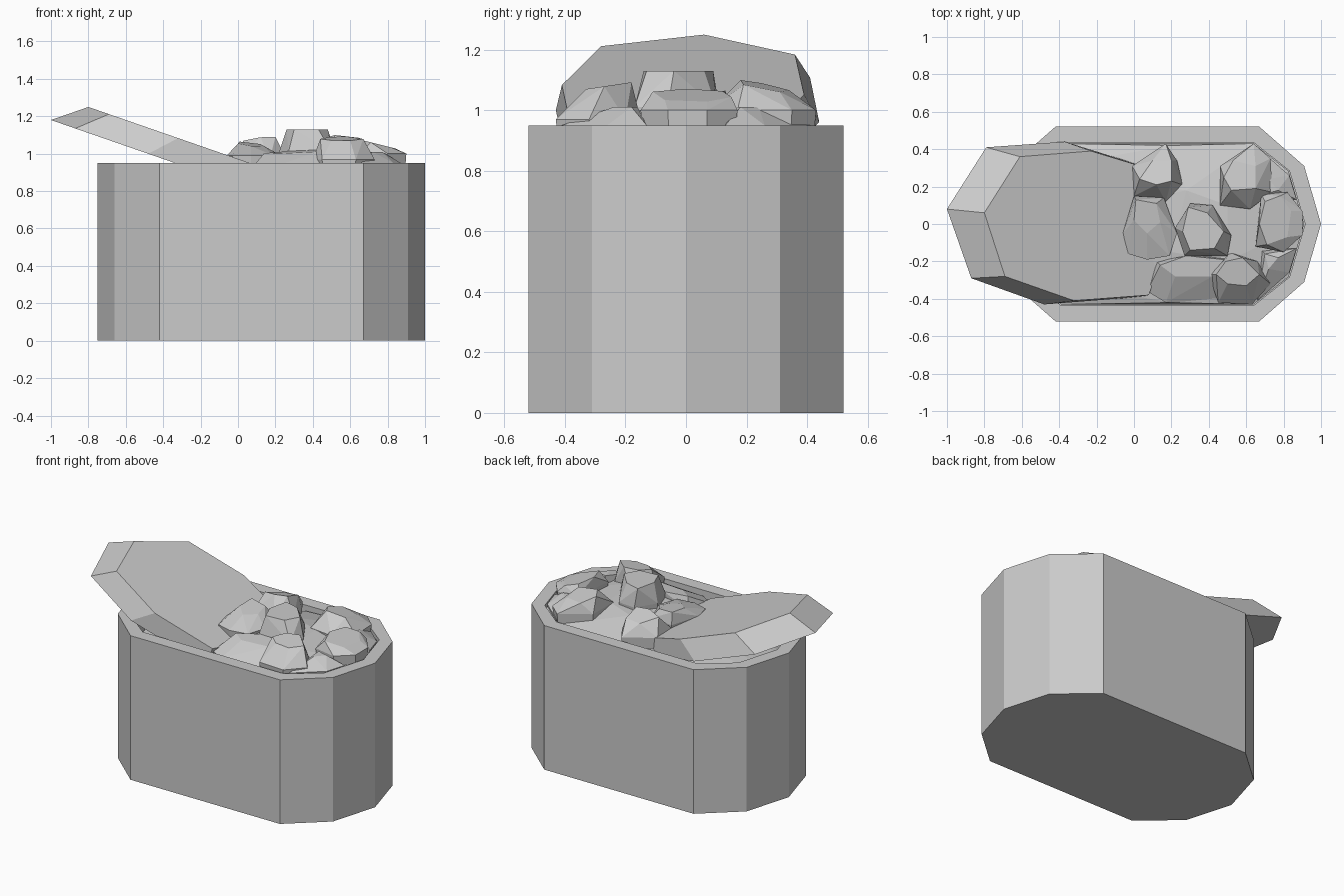
import bpy
import bmesh

if "Cube" in bpy.data.objects:
    bpy.data.objects.remove(bpy.data.objects["Cube"])

grey = bpy.data.materials.new("stone_grey")
grey.use_nodes = True
grey.diffuse_color = (0.6, 0.6, 0.6, 1)
grey.node_tree.nodes["Principled BSDF"].inputs["Base Color"].default_value = (0.6, 0.6, 0.6, 1)


def finish(name, bm):
    bmesh.ops.recalc_face_normals(bm, faces=bm.faces[:])
    mesh = bpy.data.meshes.new(name)
    bm.to_mesh(mesh)
    bm.free()
    mesh.materials.append(grey)
    obj = bpy.data.objects.new(name, mesh)
    bpy.context.collection.objects.link(obj)
    return obj


def hull(name, points):
    bm = bmesh.new()
    for p in points:
        bm.verts.new(p)
    out = bmesh.ops.convex_hull(bm, input=bm.verts[:])
    loose = set(out["geom_interior"]) | set(out["geom_unused"])
    bmesh.ops.delete(bm, geom=[v for v in loose if isinstance(v, bmesh.types.BMVert) and v.is_valid], context="VERTS")
    bmesh.ops.dissolve_limit(bm, angle_limit=0.06, verts=bm.verts[:], edges=bm.edges[:])
    return finish(name, bm)


# Tub: long octagonal outline with pointed ends, hollowed from above
MID, HEIGHT = 0.125, 0.95


def tub_ring(inset):
    quarter = [(0.875 - inset, 0), (0.785 - inset * 0.93, 0.31 - inset * 0.3),
               (0.545 - inset * 0.35, 0.52 - inset)]
    half = quarter + [(-x, y) for x, y in reversed(quarter)]
    loop = half + [(x, -y) for x, y in reversed(half[1:-1])]
    return [(x + MID, y) for x, y in loop]


bm = bmesh.new()
rings = [[bm.verts.new((x, y, z)) for x, y in tub_ring(inset)]
         for inset, z in ((0, 0), (0, HEIGHT), (0.085, HEIGHT), (0.085, 0.1))]
for low, high in zip(rings, rings[1:]):
    for i in range(len(low)):
        j = (i + 1) % len(low)
        bm.faces.new((low[i], low[j], high[j], high[i]))
bm.faces.new(rings[0])
bm.faces.new(rings[-1])
finish("tub", bm)

# Tilted slab: two parallel sloping planes, wider underneath
slab_top = [(-0.8, 0.06), (-0.61, 0.36), (-0.23, 0.39), (0.1, 0.29),
            (0.2, 0), (0.08, -0.38), (-0.32, -0.41), (-0.69, -0.28)]
slab_under = [(-1, 0.08), (-0.79, 0.41), (-0.37, 0.44), (0.05, 0.31),
              (0.15, 0), (0.03, -0.39), (-0.48, -0.43), (-0.87, -0.29)]
hull("leaning_slab", [(x, y, 0.972 - 0.347 * x) for x, y in slab_top]
     + [(x, y, 0.833 - 0.347 * x) for x, y in slab_under])

# Packed bed of rubble that fills the cavity below the stones
bed_rim = tub_ring(0.09)
hull("rubble_bed", [(x, y, z) for x, y in bed_rim for z in (0.11, 0.93 if x > 0.5 else 0.75)]
     + [(0.2, 0.42, 0.92), (0.2, -0.42, 0.92), (0.28, 0.18, 0.99),
        (0.5, 0.1, 1.0), (0.5, -0.2, 1.0), (0.2, -0.15, 0.97)])


# Stones: a faceted crown, spreading to a wider waist
def stone(name, crown, top, waist, low, tilt=(0, 0)):
    cx = sum(p[0] for p in crown) / len(crown)
    cy = sum(p[1] for p in crown) / len(crown)
    points = [(x, y, top + (x - cx) * tilt[0] + (y - cy) * tilt[1]) for x, y in crown]
    points += [(x, y, low) for x, y in waist]
    points += [(cx + (x - cx) * 0.9, cy + (y - cy) * 0.9, 0.8) for x, y in waist]
    return hull(name, points)


stone("peak_stone", [(0.29, 0.09), (0.39, 0.06), (0.48, -0.04), (0.43, -0.13), (0.3, -0.14), (0.26, -0.04)], 1.13,
      [(0.3, 0.11), (0.42, 0.1), (0.52, -0.06), (0.5, -0.17), (0.27, -0.17), (0.22, -0.02)], 1.01)
stone("back_inner_stone", [(0.03, 0.24), (0.12, 0.21), (0.2, 0.23), (0.2, 0.34), (0.1, 0.34)], 1.07,
      [(-0.01, 0.31), (0.17, 0.43), (0.23, 0.34), (0.26, 0.21), (0.17, 0.12), (0, 0.15)], 0.97, (0.1, -0.3))
stone("front_inner_stone", [(0.01, 0.13), (0.12, 0.11), (0.14, 0.01), (0.07, -0.05), (0, 0.02)], 1.05,
      [(0, 0.15), (0.16, 0.14), (0.23, -0.05), (0.19, -0.17), (0.07, -0.19), (-0.03, -0.16), (-0.06, -0.05)],
      0.99, (-0.1, 0.1))
stone("back_outer_stone", [(0.53, 0.34), (0.65, 0.31), (0.65, 0.19), (0.52, 0.18), (0.48, 0.25)], 1.08,
      [(0.46, 0.31), (0.64, 0.43), (0.73, 0.35), (0.74, 0.17), (0.62, 0.08), (0.46, 0.1)], 1.0, (-0.1, -0.2))
stone("end_stone", [(0.7, 0.12), (0.78, 0.15), (0.84, 0.07), (0.82, -0.07), (0.71, -0.11), (0.67, 0.0)], 1.05,
      [(0.68, 0.16), (0.82, 0.17), (0.9, 0.07), (0.9, -0.06), (0.8, -0.15), (0.65, -0.12)], 1.0, (-0.25, 0))
stone("front_outer_stone", [(0.49, -0.2), (0.58, -0.18), (0.67, -0.27), (0.6, -0.33), (0.5, -0.32), (0.44, -0.27)],
      1.08, [(0.51, -0.15), (0.66, -0.2), (0.73, -0.32), (0.63, -0.43), (0.45, -0.42), (0.4, -0.27)], 0.97, (0, 0.15))
stone("front_low_stone", [(0.14, -0.22), (0.28, -0.17), (0.48, -0.19), (0.42, -0.28), (0.22, -0.28)], 1.01,
      [(0.07, -0.36), (0.12, -0.2), (0.5, -0.17), (0.45, -0.42), (0.17, -0.42)], 0.92, (0.05, 0.1))
# Small wedges against the curved end of the rim
for side, label in ((1, "back"), (-1, "front")):
    stone(label + "_end_wedge", [(0.72, 0.24 * side), (0.77, 0.18 * side), (0.7, 0.16 * side)], 1.01,
          [(0.66, 0.41 * side), (0.83, 0.26 * side), (0.87, 0.13 * side), (0.68, 0.14 * side)], 0.95)
